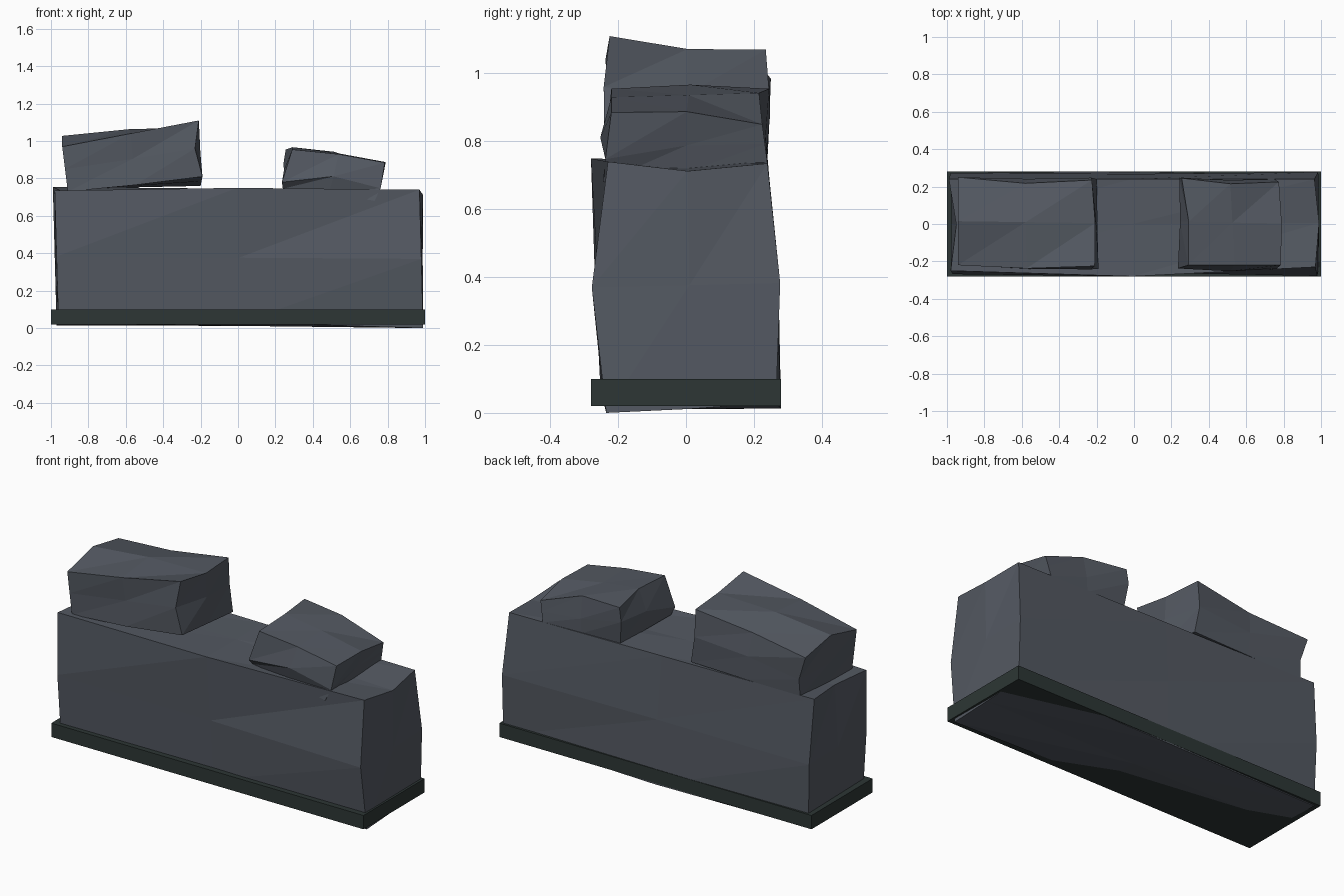
import bpy
import bmesh
from mathutils import Vector

if "Cube" in bpy.data.objects:
    bpy.data.objects.remove(bpy.data.objects["Cube"])


def material(name, rgb):
    m = bpy.data.materials.new(name)
    m.diffuse_color = (*rgb, 1)
    m.use_nodes = True
    m.node_tree.nodes["Principled BSDF"].inputs["Base Color"].default_value = m.diffuse_color
    return m


stone = material("slate_grey", (0.088, 0.100, 0.122))
moss = material("dark_green_grey", (0.026, 0.037, 0.035))


def rough_block(name, corners, nudges, mat):
    """Hewn block: 2x2 cells per side spanned between eight corners.
    Corners: bottom then top, each (left front, right front, right back, left back).
    Nudges shift single grid points (i, j, k), each index 0 to 2 along x, y, z."""
    c = [Vector(p) for p in corners]
    bm = bmesh.new()
    grid = {}
    for i in range(3):
        for j in range(3):
            for k in range(3):
                if (i, j, k) == (1, 1, 1):
                    continue
                u, v, w = i / 2, j / 2, k / 2
                levels = []
                for q in (c[:4], c[4:]):
                    levels.append(q[0].lerp(q[1], u).lerp(q[3].lerp(q[2], u), v))
                p = levels[0].lerp(levels[1], w) + Vector(nudges.get((i, j, k), (0, 0, 0)))
                grid[i, j, k] = bm.verts.new(p)
    # each side: a map from (across, up) to grid index, seen from outside
    sides = [
        lambda a, b: (a, 0, b), lambda a, b: (2 - a, 2, b),
        lambda a, b: (2, a, b), lambda a, b: (0, 2 - a, b),
        lambda a, b: (a, b, 2), lambda a, b: (a, 2 - b, 0),
    ]
    for side in sides:
        for a in range(2):
            for b in range(2):
                p, q, r, s = [grid[side(a + x, b + y)]
                              for x, y in ((0, 0), (1, 0), (1, 1), (0, 1))]
                bm.faces.new((p, q, r))
                bm.faces.new((p, r, s))
    me = bpy.data.meshes.new(name)
    bm.to_mesh(me)
    bm.free()
    me.materials.append(mat)
    ob = bpy.data.objects.new(name, me)
    bpy.context.collection.objects.link(ob)
    return ob


# Flat plinth under the wall
bpy.ops.mesh.primitive_cube_add(size=1, location=(0, 0, 0.06))
plinth = bpy.context.object
plinth.name = "plinth"
plinth.scale = (2, 0.56, 0.08)
plinth.data.materials.append(moss)

# Long wall block, bulging at mid height, its base just breaking through the plinth
rough_block("wall_block", [
    (-0.96, -0.25, 0.03), (0.99, -0.235, 0.0), (0.985, 0.265, 0.03), (-0.97, 0.265, 0.015),
    (-0.98, -0.25, 0.735), (0.97, -0.23, 0.74), (0.965, 0.24, 0.735), (-0.99, 0.24, 0.755),
], {
    (0, 0, 1): (0, -0.018, 0), (1, 0, 1): (0, -0.018, 0), (2, 0, 1): (0, -0.045, 0),
    (0, 2, 1): (0, 0.02, 0), (1, 2, 1): (0, 0.015, 0), (2, 2, 1): (0.01, 0.025, 0),
    (1, 0, 2): (0, -0.04, 0.012), (1, 1, 2): (0, 0, 0.002),
    (0, 1, 2): (0.035, 0, -0.01), (2, 1, 2): (0.022, 0, -0.025),
    (1, 0, 0): (0, 0, 0.015), (1, 1, 0): (0, 0, -0.007),
    (1, 2, 0): (0, 0.015, -0.01), (2, 1, 0): (0, 0, -0.003),
    (2, 1, 1): (0.01, 0, 0),
}, stone)

# Large loose stone on the left
rough_block("large_top_stone", [
    (-0.91, -0.22, 0.73), (-0.19, -0.24, 0.81), (-0.20, 0.24, 0.76), (-0.90, 0.24, 0.745),
    (-0.94, -0.22, 0.97), (-0.21, -0.225, 1.11), (-0.225, 0.235, 1.07), (-0.94, 0.25, 0.985),
], {
    (1, 0, 2): (0, -0.015, 0), (1, 2, 2): (0, -0.025, -0.005),
    (1, 1, 2): (0, 0, 0.03),
    (2, 1, 2): (0.01, 0, -0.018), (0, 1, 2): (0, 0, 0.05),
    (2, 0, 1): (-0.03, -0.01, 0.0), (2, 1, 1): (0.005, 0, 0),
    (1, 0, 0): (0, -0.01, -0.005), (2, 2, 1): (-0.015, 0.01, 0),
    (0, 2, 1): (0.025, 0, -0.02),
}, stone)

# Small loose stone on the right, tucked in below and dipping at one front corner
rough_block("small_top_stone", [
    (0.24, -0.205, 0.745), (0.73, -0.245, 0.68), (0.75, 0.24, 0.735), (0.26, 0.23, 0.735),
    (0.29, -0.22, 0.955), (0.785, -0.22, 0.885), (0.775, 0.225, 0.85), (0.255, 0.245, 0.955),
], {
    (0, 0, 1): (-0.03, -0.025, -0.07), (1, 0, 1): (0, -0.03, -0.005),
    (2, 0, 1): (0.005, -0.005, -0.035),
    (1, 0, 0): (0, 0, 0.01), (1, 0, 2): (0, 0, 0.01),
    (1, 2, 2): (0, -0.02, 0.04), (1, 1, 2): (0, 0, 0.025),
    (0, 1, 2): (0.02, 0, 0.012), (2, 1, 2): (0.01, 0, 0.02),
    (0, 1, 1): (-0.015, 0, 0), (0, 2, 1): (-0.015, 0.01, 0.03),
}, stone)
